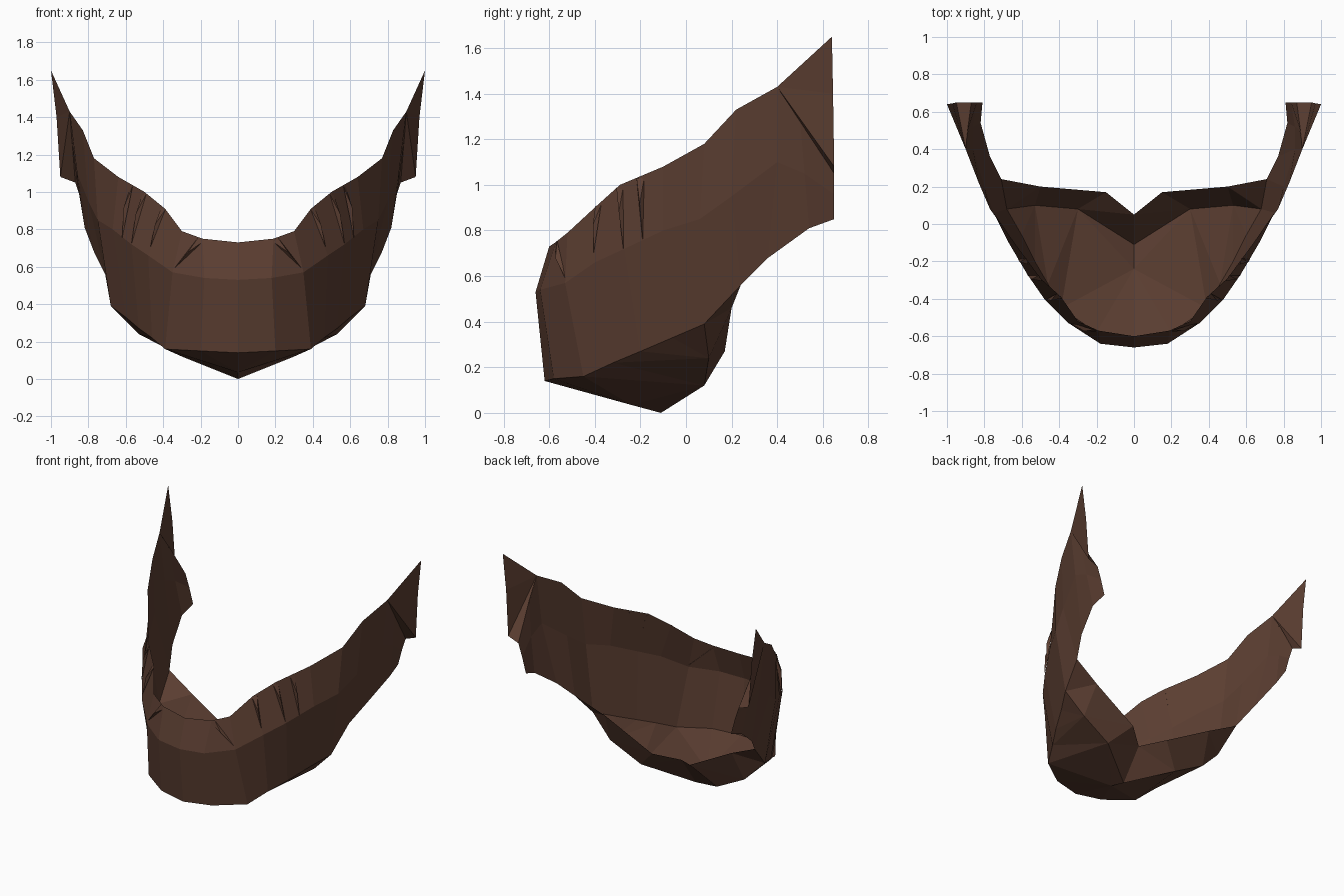
import bpy
import bmesh
from mathutils import Vector

default_cube = bpy.data.objects.get("Cube")
if default_cube:
    bpy.data.objects.remove(default_cube, do_unlink=True)

# One dark leather colour for the whole mask
leather = bpy.data.materials.new("dark_brown_leather")
leather.use_nodes = True
leather_colour = (0.105, 0.048, 0.031, 1.0)
leather.diffuse_color = leather_colour
shader = leather.node_tree.nodes["Principled BSDF"]
shader.inputs["Base Color"].default_value = leather_colour
shader.inputs["Roughness"].default_value = 0.9


def mirrored_object(name, bm):
    """Turn a left half into a flat-shaded object mirrored across x."""
    bmesh.ops.recalc_face_normals(bm, faces=bm.faces[:])
    mesh = bpy.data.meshes.new(name)
    bm.to_mesh(mesh)
    bm.free()
    mesh.materials.append(leather)
    obj = bpy.data.objects.new(name, mesh)
    bpy.context.collection.objects.link(obj)
    mirror = obj.modifiers.new("mirror_halves", 'MIRROR')
    mirror.use_clip = True
    mirror.merge_threshold = 0.002
    return obj


# Wall sections from the chin centre to the rear: top edge, bulge, lower edge
sections = [
    ((0, -.6, .73), (0, -.66, .53), (0, -.62, .14)),
    ((.19, -.57, .75), (.18, -.64, .54), (.2, -.58, .15)),
    ((.3, -.52, .79), (.35, -.53, .57), (.39, -.45, .16)),
    ((.39, -.39, .91), (.48, -.4, .66), (.46, -.32, .22)),
    ((.5, -.29, 1), (.57, -.27, .72), (.53, -.2, .27)),
    ((.64, -.1, 1.08), (.67, -.1, .8), (.6, -.06, .33)),
    ((.77, .08, 1.18), (.75, .06, .85), (.68, .08, .39)),
    ((.83, .22, 1.33), (.8, .2, .95), (.71, .24, .56)),
    ((.9, .4, 1.43), (.86, .4, 1.1), (.77, .36, .68)),
    ((.89, .5, 1.29), (.86, .52, 1.05), (.82, .54, .81)),
    ((.87, .65, 1.05), (.84, .65, .96), (.81, .65, .85)),
]

# Wrapped jaw wall, one half
bm = bmesh.new()
columns = [[bm.verts.new(point) for point in section] for section in sections]
for here, there in zip(columns, columns[1:]):
    for upper in range(2):
        bm.faces.new((here[upper], here[upper + 1],
                      there[upper + 1], there[upper]))
low = [column[-1] for column in columns]

# Faceted chin underside, joined to the lower crease of the wall
keel_front = bm.verts.new((0, -.24, .035))
keel_back = bm.verts.new((0, -.11, 0))
chin_corner = bm.verts.new((.3, .08, .12))
jaw_corner = bm.verts.new((.53, .1, .24))
underside = [
    (low[0], low[1], keel_front), (low[1], low[2], keel_front),
    (keel_front, low[2], chin_corner), (keel_front, chin_corner, keel_back),
    (low[2], low[3], chin_corner), (low[3], jaw_corner, chin_corner),
    (low[3], low[4], jaw_corner), (low[4], low[5], jaw_corner),
    (low[5], low[6], jaw_corner),
]

# Raised throat lip with a notch in the middle
notch = bm.verts.new((0, .05, .22))
throat_front = bm.verts.new((.15, .17, .27))
throat_side = bm.verts.new((.5, .2, .46))
underside += [
    (keel_back, chin_corner, notch), (notch, chin_corner, throat_front),
    (chin_corner, jaw_corner, throat_front),
    (throat_front, jaw_corner, throat_side),
    (jaw_corner, low[6], throat_side), (throat_side, low[6], low[7]),
]
for corners in underside:
    bm.faces.new(corners)
mirrored_object("jaw_mask", bm)

# Pointed ear flaps with a folded shelf down to the wall
bm = bmesh.new()
root, tip, edge, heel, fold = [bm.verts.new(point) for point in (
    (.9, .4, 1.43), (1, .64, 1.65), (.97, .645, 1.4),
    (.95, .65, 1.08), (.87, .65, 1.05))]
for corners in ((root, edge, tip), (root, heel, edge), (root, fold, heel)):
    bm.faces.new(corners)
mirrored_object("ear_flaps", bm)


def add_pleat(bm, start, end, width, height):
    """A slim ridge tapering away to nothing at its lower end."""
    start, end = Vector(start), Vector(end)
    outward = Vector((start.x, start.y, 0)).normalized()
    across = (end - start).cross(outward).normalized() * width
    crest = start.lerp(end, 0.4) + outward * height
    corners = [bm.verts.new(p) for p in
               (start - across, start + across, end, crest)]
    a, b, c, d = corners
    for face in ((a, b, d), (b, c, d), (c, a, d)):
        bm.faces.new(face)


# Creased pleats around the cheeks
bm = bmesh.new()
for start, end in (
        ((.2, -.57, .745), (.35, -.525, .58)),
        ((.4, -.385, .91), (.47, -.405, .7)),
        ((.5, -.29, .99), (.57, -.275, .72)),
        ((.57, -.2, 1.03), (.62, -.19, .75))):
    add_pleat(bm, start, end, 0.018, 0.022)
mirrored_object("cheek_pleats", bm)
